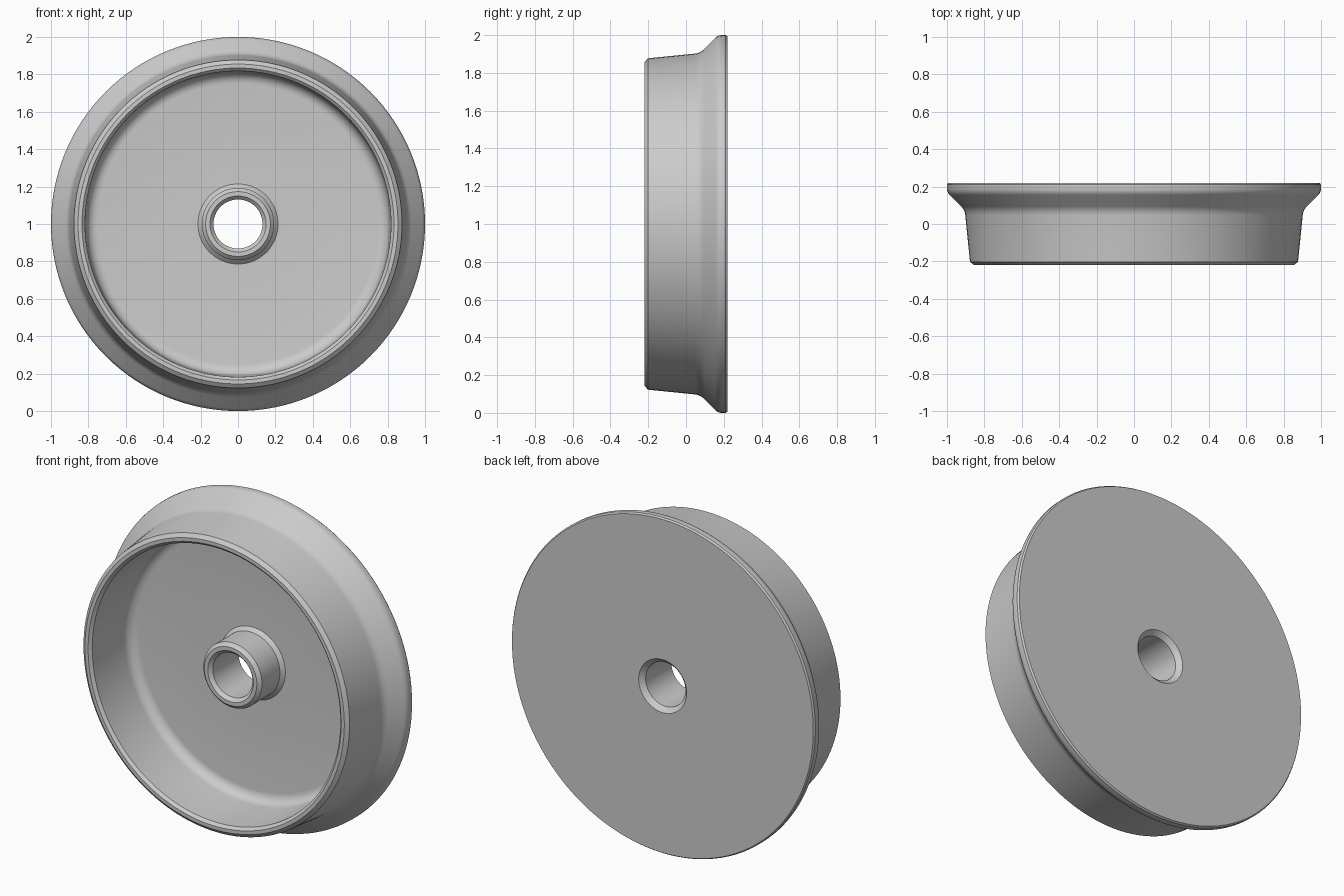
import bpy, bmesh, math
from mathutils import Vector

cube = bpy.data.objects.get("Cube")
if cube:
    bpy.data.objects.remove(cube, do_unlink=True)

SEGMENTS = 128


def make_material(name, rgb):
    mat = bpy.data.materials.new(name)
    mat.use_nodes = True
    mat.diffuse_color = (*rgb, 1)
    mat.node_tree.nodes["Principled BSDF"].inputs["Base Color"].default_value = (*rgb, 1)
    return mat


def rounded(corners, steps=6):
    """Closed profile whose corners (radius, y, fillet) are replaced by arcs."""
    points = []
    for i, (r, y, fillet) in enumerate(corners):
        p = Vector((r, y))
        if not fillet:
            points.append(p)
            continue
        a = (Vector(corners[i - 1][:2]) - p).normalized()
        b = (Vector(corners[(i + 1) % len(corners)][:2]) - p).normalized()
        half = a.angle(b) / 2
        centre = p + (a + b).normalized() * fillet / math.sin(half)
        start = (p + a * fillet / math.tan(half) - centre).normalized()
        end = (p + b * fillet / math.tan(half) - centre).normalized()
        for k in range(steps + 1):
            points.append(centre + start.slerp(end, k / steps) * fillet)
    return points


def lathe(name, points, material):
    """Revolve a closed profile around the y axis, centred at z = 1."""
    bm = bmesh.new()
    rings = []
    for s in range(SEGMENTS):
        t = math.tau * s / SEGMENTS
        rings.append([bm.verts.new((p.x * math.sin(t), p.y, 1 + p.x * math.cos(t)))
                      for p in points])
    n = len(points)
    for s in range(SEGMENTS):
        here, after = rings[s], rings[(s + 1) % SEGMENTS]
        for i in range(n):
            j = (i + 1) % n
            bm.faces.new((here[i], here[j], after[j], after[i]))
    bmesh.ops.recalc_face_normals(bm, faces=bm.faces)
    mesh = bpy.data.meshes.new(name)
    bm.to_mesh(mesh)
    bm.free()
    mesh.materials.append(material)
    obj = bpy.data.objects.new(name, mesh)
    bpy.context.collection.objects.link(obj)
    bpy.ops.object.select_all(action='DESELECT')
    obj.select_set(True)
    bpy.context.view_layer.objects.active = obj
    bpy.ops.object.shade_smooth_by_angle(angle=math.radians(25))
    return obj


grey = make_material("plain grey", (0.6, 0.6, 0.6))

profile = [
    # bore and hub end
    (0.158, 0.22, 0), (0.131, 0.193, 0), (0.131, -0.05, 0), (0.15, -0.07, 0),
    (0.173, -0.07, 0), (0.193, -0.05, 0),
    # hub foot and web
    (0.193, 0.119, 0), (0.214, 0.14, 0),
    # dished inside of the rim
    (0.81, 0.14, 0.06), (0.818, -0.204, 0), (0.834, -0.22, 0),
    # tapered tread
    (0.855, -0.22, 0), (0.877, -0.202, 0), (0.905, 0.075, 0.08),
    # flange
    (1.0, 0.17, 0.05), (1.0, 0.21, 0), (0.993, 0.22, 0),
]

lathe("flanged_wheel", rounded(profile), grey)
